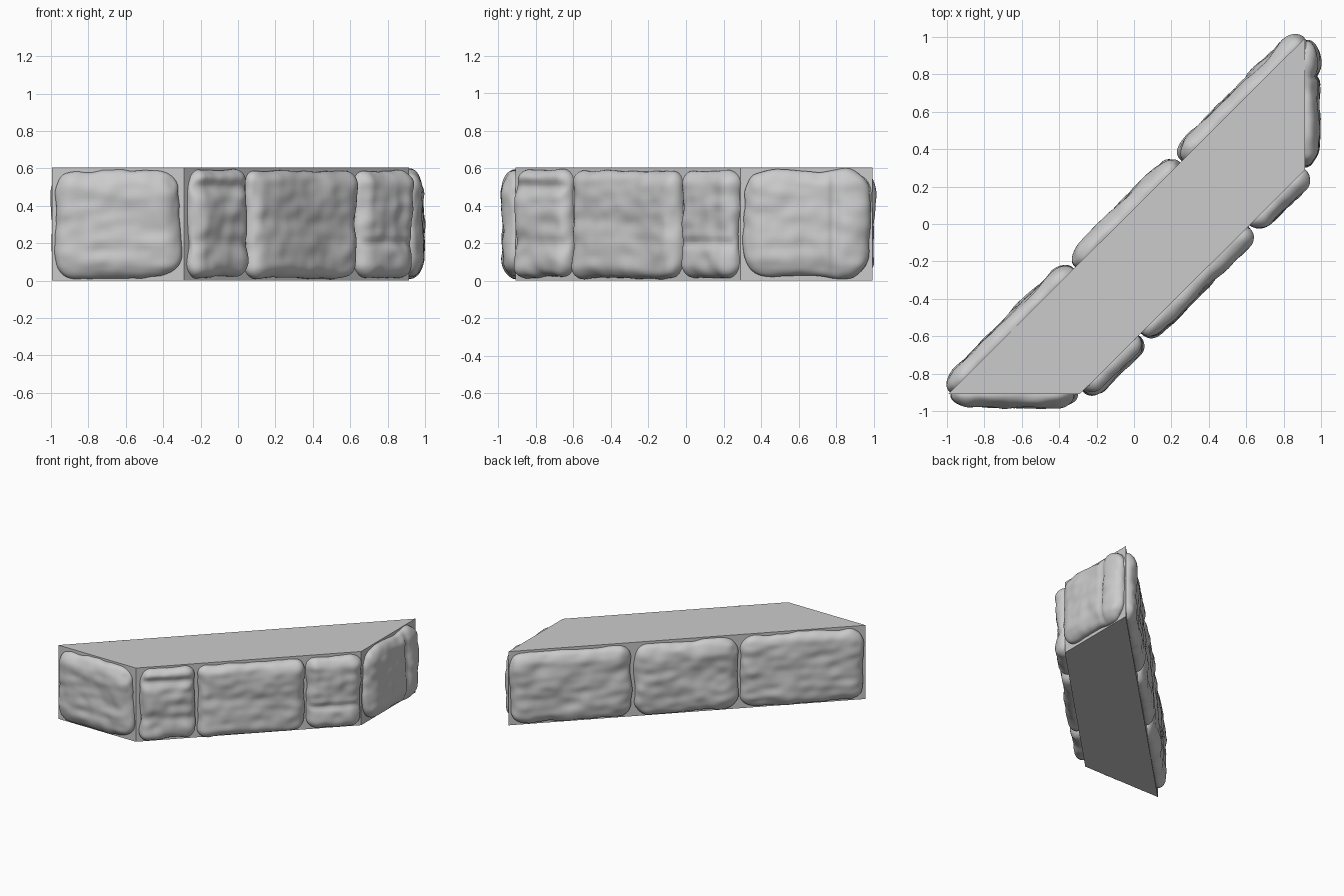
import bpy
import bmesh
import math
from mathutils import Vector, noise

if "Cube" in bpy.data.objects:
    bpy.data.objects.remove(bpy.data.objects["Cube"])

HEIGHT = 0.605
A, B, C, D = [Vector(p) for p in ((-0.995, -0.91), (-0.29, -0.91), (0.915, 0.29), (0.915, 0.995))]

grey = bpy.data.materials.new("stone_grey")
grey.use_nodes = True
colour = (0.6, 0.6, 0.6, 1)
grey.diffuse_color = colour
grey.node_tree.nodes["Principled BSDF"].inputs["Base Color"].default_value = colour


def add_object(name, bm):
    mesh = bpy.data.meshes.new(name)
    bmesh.ops.recalc_face_normals(bm, faces=bm.faces)
    bm.to_mesh(mesh)
    bm.free()
    obj = bpy.data.objects.new(name, mesh)
    mesh.materials.append(grey)
    bpy.context.collection.objects.link(obj)
    return obj


# Flat-sided core block with a sloping four-sided plan
bm = bmesh.new()
base = bm.faces.new([bm.verts.new((p.x, p.y, 0)) for p in (A, B, C, D)])
top = bmesh.ops.extrude_face_region(bm, geom=[base])["geom"]
bmesh.ops.translate(bm, verts=[v for v in top if isinstance(v, bmesh.types.BMVert)], vec=(0, 0, HEIGHT))
add_object("core_block", bm)


def stone(name, start, end, s0, s1, seed, out=0.068, corner=0.1, grooves=()):
    """Rounded, lumpy slab half sunk into the wall from start to end."""
    along = (end - start).normalized()
    normal = Vector((along.y, -along.x))
    half = Vector(((s1 - s0) / 2, 0.09, 0.285))
    radius = Vector((corner, 0.065, corner))
    inner = half - radius
    bm = bmesh.new()
    bmesh.ops.create_cube(bm, size=2)
    bmesh.ops.subdivide_edges(bm, edges=bm.edges, cuts=31, use_grid_fill=True)
    for v in bm.verts:
        p = Vector([c * h for c, h in zip(v.co, half)])
        core = Vector([max(-i, min(i, c)) for c, i in zip(p, inner)])
        n = Vector([(c - k) / r for c, k, r in zip(p, core, radius)]).normalized()
        p = core + Vector([c * r for c, r in zip(n, radius)])
        # Broad swells, smaller chips and long creases
        q = p + Vector((seed * 3.7, seed * 1.9, seed * 5.3))
        face = max(0, n.y)
        p += n * (0.016 * noise.noise(q * 5) + 0.008 * noise.noise(q * 13))
        p.y += face * 0.008 * noise.noise(Vector((q.x * 5, seed, q.z * 16)))
        for axis, place, depth, width in grooves:
            p.y -= face * depth * math.exp(-((p[axis] - place) / width) ** 2)
        spot = start + along * ((s0 + s1) / 2 + p.x) + normal * (p.y + out - half.y)
        v.co = (spot.x, spot.y, max(0.004, min(HEIGHT - 0.004, 0.302 + p.z)))
    obj = add_object(name, bm)
    for poly in obj.data.polygons:
        poly.use_smooth = True


# Stones on the two short ends
stone("front_stone", A, B, 0.02, 0.685, 1, corner=0.12)
stone("right_end_stone", C, D, 0.015, 0.69, 2, 0.074, 0.12, [(0, 0.15, 0.02, 0.02)])

# Three stones on the shorter long side
stone("near_stone_1", B, C, 0.03, 0.44, 3, 0.075, 0.08, [(2, 0.2, 0.022, 0.04), (2, -0.1, 0.015, 0.05)])
stone("near_stone_2", B, C, 0.465, 1.265, 4, 0.075, 0.07)
stone("near_stone_3", B, C, 1.29, 1.69, 5, 0.07, 0.08, [(2, -0.1, 0.02, 0.025)])

# Three stones on the longer side
stone("far_stone_1", D, A, 0.01, 0.925, 6, 0.07, 0.1)
stone("far_stone_2", D, A, 0.95, 1.73, 7, 0.072, 0.11)
stone("far_stone_3", D, A, 1.75, 2.67, 8, 0.07, 0.1)
